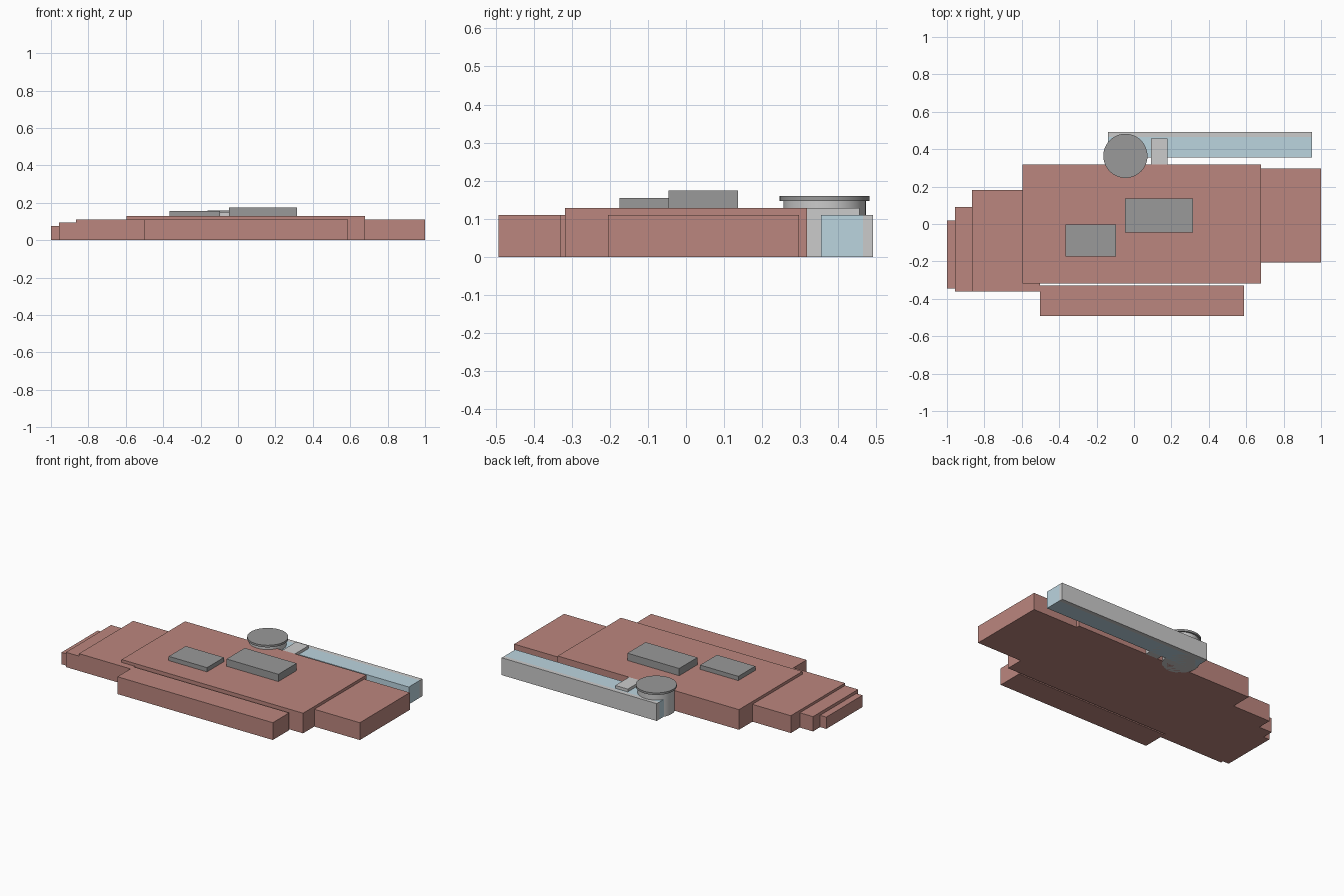
import bpy, math

if "Cube" in bpy.data.objects:
    bpy.data.objects.remove(bpy.data.objects["Cube"])


def material(name, rgb):
    m = bpy.data.materials.new(name)
    m.diffuse_color = (*rgb, 1)
    m.use_nodes = True
    m.node_tree.nodes["Principled BSDF"].inputs["Base Color"].default_value = m.diffuse_color
    return m


red = material("brick_red", (0.50, 0.24, 0.21))
blue = material("pale_blue", (0.50, 0.66, 0.74))
dark = material("dark_grey", (0.32, 0.32, 0.32))


def box(name, x0, x1, y0, y1, z0, z1, mat=None):
    bpy.ops.mesh.primitive_cube_add(size=1, location=((x0 + x1) / 2, (y0 + y1) / 2, (z0 + z1) / 2))
    o = bpy.context.object
    o.name = name
    o.scale = (x1 - x0, y1 - y0, z1 - z0)
    bpy.ops.object.transform_apply(location=False, rotation=False, scale=True)
    if mat:
        o.data.materials.append(mat)


def disc(name, r, x, y, z0, z1, mat=None):
    bpy.ops.mesh.primitive_cylinder_add(vertices=64, radius=r, depth=z1 - z0, location=(x, y, (z0 + z1) / 2))
    o = bpy.context.object
    o.name = name
    bpy.ops.object.shade_smooth_by_angle(angle=math.radians(30))
    if mat:
        o.data.materials.append(mat)


# Main hall and its attached wings
box("main_hall", -0.595, 0.68, -0.318, 0.318, 0, 0.128, red)
box("east_wing", 0.68, 1.0, -0.205, 0.297, 0, 0.11, red)
box("front_wing", -0.503, 0.589, -0.492, -0.328, 0, 0.11, red)

# Stepped west end
box("west_wing", -0.865, -0.503, -0.361, 0.183, 0, 0.11, red)
box("west_step", -0.957, -0.865, -0.361, 0.092, 0, 0.094, red)
box("west_end", -1.0, -0.957, -0.344, 0.02, 0, 0.075, red)

# Rooftop units
box("roof_unit_low", -0.365, -0.096, -0.174, -0.004, 0.128, 0.155, dark)
box("roof_unit_high", -0.048, 0.316, -0.046, 0.137, 0.128, 0.174, dark)

# Rear gallery: glazed strip with solid back wall
box("gallery_glazing", -0.138, 0.952, 0.355, 0.465, 0, 0.11, blue)
box("gallery_wall", -0.138, 0.952, 0.465, 0.491, 0, 0.11)

# Link between hall and gallery
box("link_passage", 0.09, 0.178, 0.318, 0.456, 0, 0.128)

# Round tower with overhanging roof
disc("tower_drum", 0.108, -0.046, 0.364, 0, 0.147)
disc("tower_roof", 0.118, -0.046, 0.364, 0.147, 0.16, dark)
